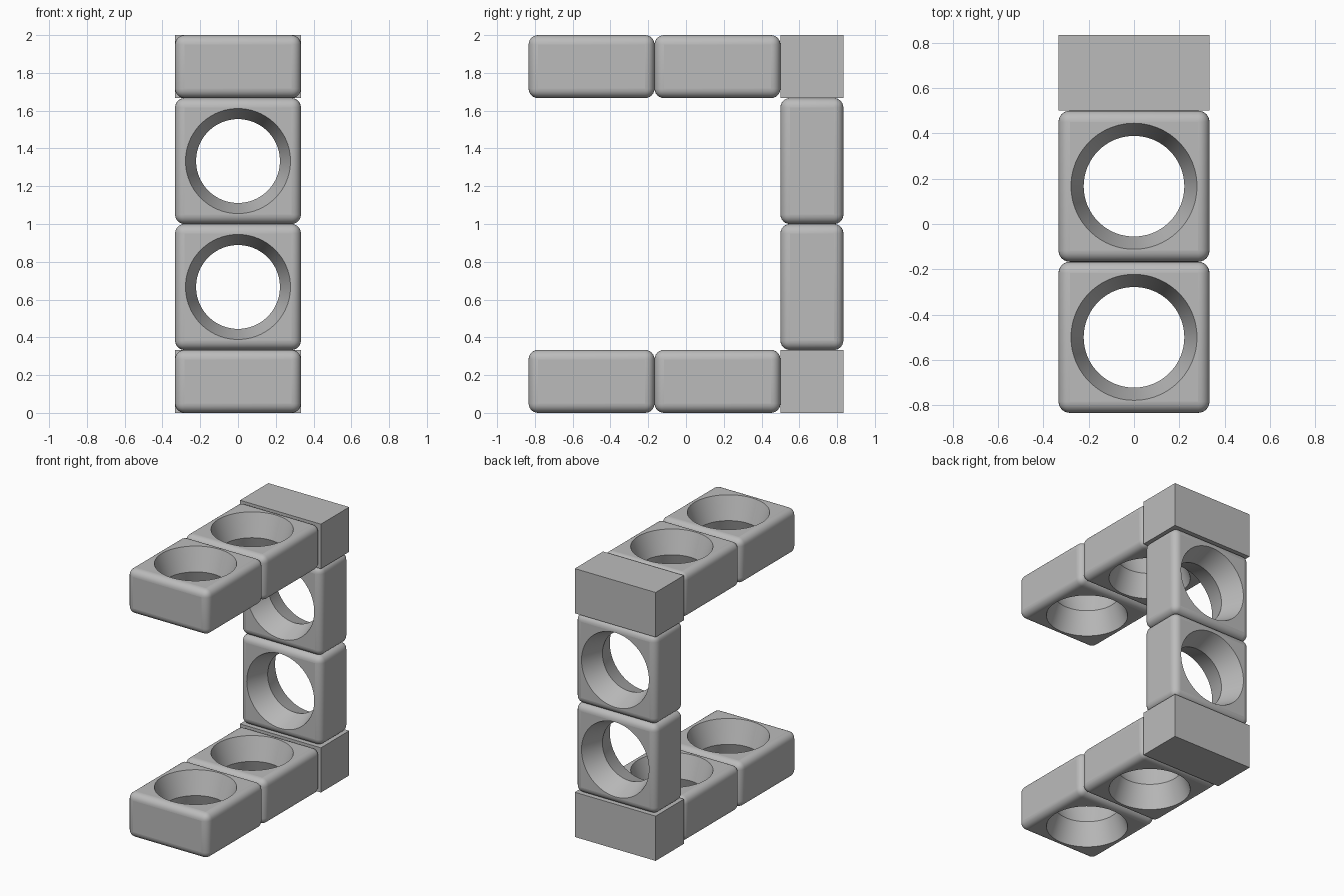
import bpy
import bmesh
import math

default = bpy.data.objects.get("Cube")
if default:
    bpy.data.objects.remove(default, do_unlink=True)

W = 2 / 3          # block width
T = 1 / 3          # block thickness
MOUTH, NECK = 0.278, 0.222

grey = bpy.data.materials.new("plain grey")
grey.use_nodes = True
colour = (0.5, 0.5, 0.5, 1)
grey.diffuse_color = colour
grey.node_tree.nodes["Principled BSDF"].inputs["Base Color"].default_value = colour


def add_object(name, mesh, location=(0, 0, 0), tilt=0):
    obj = bpy.data.objects.new(name, mesh)
    obj.location = location
    obj.rotation_euler.x = tilt
    bpy.context.collection.objects.link(obj)
    return obj


def box_mesh(name, size, radius=0):
    bm = bmesh.new()
    bmesh.ops.create_cube(bm, size=1)
    bmesh.ops.scale(bm, vec=size, verts=bm.verts)
    if radius:
        bmesh.ops.bevel(bm, geom=bm.edges[:], offset=radius, segments=6,
                        profile=0.5, affect='EDGES')
    mesh = bpy.data.meshes.new(name)
    bm.to_mesh(mesh)
    bm.free()
    mesh.materials.append(grey)
    return mesh


def hourglass_mesh(name, half, sides=96):
    # Two cones meeting at a narrow neck, running past both block faces
    wide = NECK + (MOUTH - NECK) * half / (T / 2)
    bm = bmesh.new()
    rings = []
    for z, r in ((-half, wide), (0, NECK), (half, wide)):
        angles = [math.tau * i / sides for i in range(sides)]
        rings.append([bm.verts.new((r * math.cos(a), r * math.sin(a), z)) for a in angles])
    for low, high in zip(rings, rings[1:]):
        for i in range(sides):
            j = (i + 1) % sides
            bm.faces.new((low[i], low[j], high[j], high[i]))
    bm.faces.new(rings[0][::-1])
    bm.faces.new(rings[-1])
    mesh = bpy.data.meshes.new(name)
    bm.to_mesh(mesh)
    bm.free()
    mesh.materials.append(grey)
    return mesh


# Rounded block with a waisted round hole, used for all six links
block = add_object("lower_front_block", box_mesh("holed_block", (W, W, T), 0.05))
cutter = add_object("hole_cutter", hourglass_mesh("hole_cutter", 0.2))
cutter.hide_render = True
cut = block.modifiers.new("hole", 'BOOLEAN')
cut.object = cutter
cut.operation = 'DIFFERENCE'
cut.solver = 'EXACT'
bpy.ops.object.select_all(action='DESELECT')
block.select_set(True)
bpy.context.view_layer.objects.active = block
bpy.ops.object.modifier_apply(modifier=cut.name)
bpy.data.objects.remove(cutter, do_unlink=True)
bpy.ops.object.shade_smooth_by_angle(angle=math.radians(30))
for face in block.data.polygons:
    if max(abs(c) for c in face.normal) > 0.9999:
        face.use_smooth = False

# Upper and lower arms, each ending in a plain corner block at the back
corner = box_mesh("corner_block", (W, T, T))
block.location = (0, -W * 0.75, T / 2)
for level, z in (("lower", T / 2), ("upper", 2 - T / 2)):
    if level == "upper":
        add_object("upper_front_block", block.data, (0, -W * 0.75, z))
    add_object(level + "_middle_block", block.data, (0, W * 0.25, z))
    add_object(level + "_corner_block", corner, (0, W, z))

# Upright back made of two blocks turned on edge
for name, z in (("lower_back_block", W), ("upper_back_block", 2 * W)):
    add_object(name, block.data, (0, W, z), math.pi / 2)
